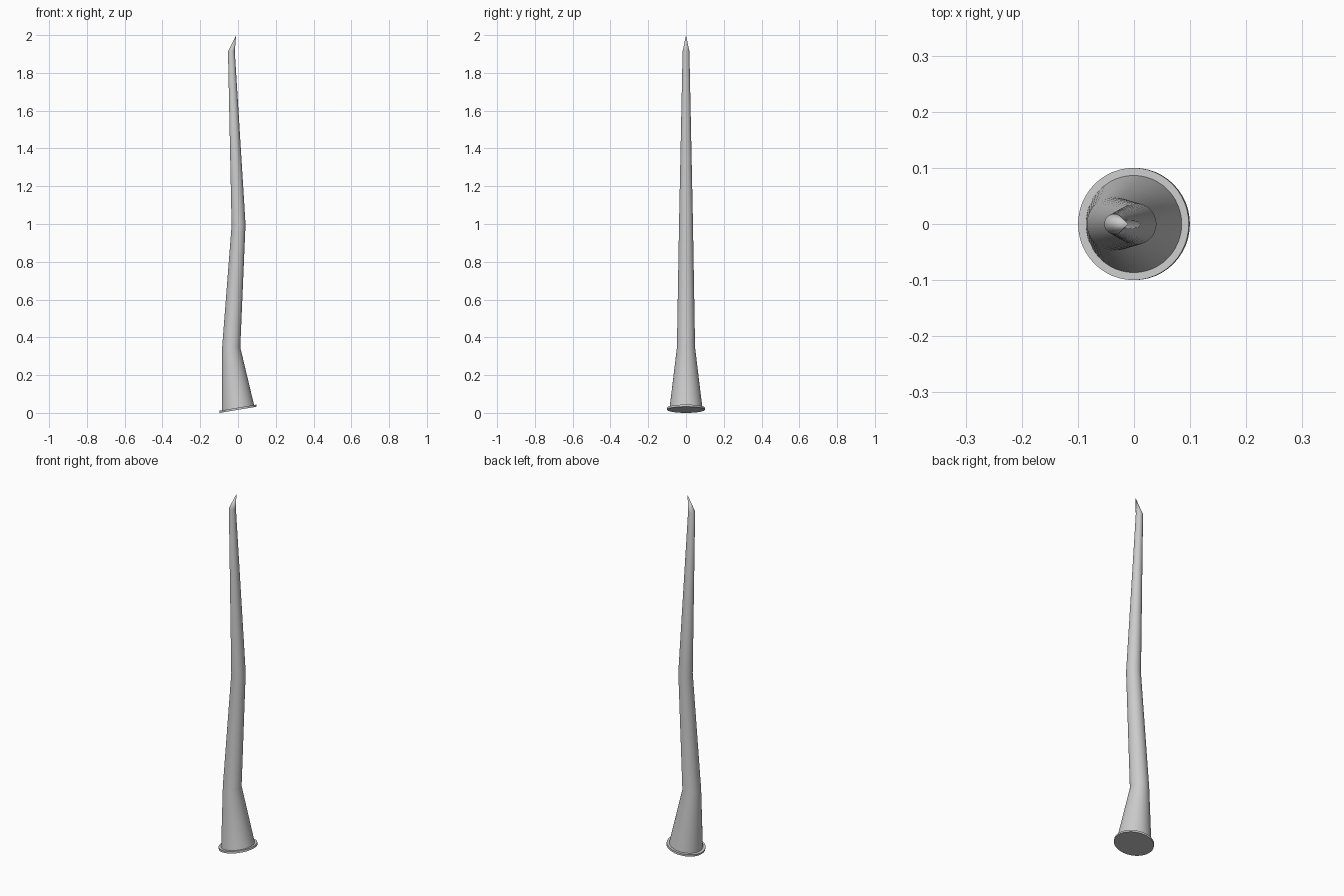
import bpy, bmesh
from math import cos, sin, pi, radians

if "Cube" in bpy.data.objects:
    bpy.data.objects.remove(bpy.data.objects["Cube"])

SIDES = 48


def loft(name, rings, tip=None):
    """Skin circular rings (x, z, radius, tilt in degrees); close with caps or a point."""
    bm = bmesh.new()
    loops = []
    for x, z, r, tilt in rings:
        t = radians(tilt)
        loops.append([bm.verts.new((x + r * cos(a) * cos(t), r * sin(a), z + r * cos(a) * sin(t)))
                      for a in (2 * pi * i / SIDES for i in range(SIDES))])
    for lo, hi in zip(loops, loops[1:]):
        for i in range(SIDES):
            j = (i + 1) % SIDES
            bm.faces.new((lo[i], lo[j], hi[j], hi[i]))
    bm.faces.new(loops[0][::-1])
    if tip:
        point = bm.verts.new(tip)
        for i in range(SIDES):
            bm.faces.new((loops[-1][i], loops[-1][(i + 1) % SIDES], point))
    else:
        bm.faces.new(loops[-1])
    mesh = bpy.data.meshes.new(name)
    bm.to_mesh(mesh)
    bm.free()
    obj = bpy.data.objects.new(name, mesh)
    bpy.context.collection.objects.link(obj)
    bpy.ops.object.select_all(action='DESELECT')
    obj.select_set(True)
    bpy.context.view_layer.objects.active = obj
    bpy.ops.object.shade_smooth_by_angle(angle=radians(30))
    return obj


# Thin tilted disc under the spike
loft("base_disc", [(0.001, 0.0165, 0.1, 9.5), (-0.001, 0.0275, 0.1, 9.5)])

# Flared foot, bent tapering shaft and off-centre pointed end
loft("bent_spike", [
    (0.0, 0.024, 0.087, 9.5),
    (-0.036, 0.347, 0.048, 0),
    (0.003, 0.995, 0.037, 5),
    (-0.035, 1.914, 0.018, 0),
], tip=(-0.01, 0.0, 2.0))
